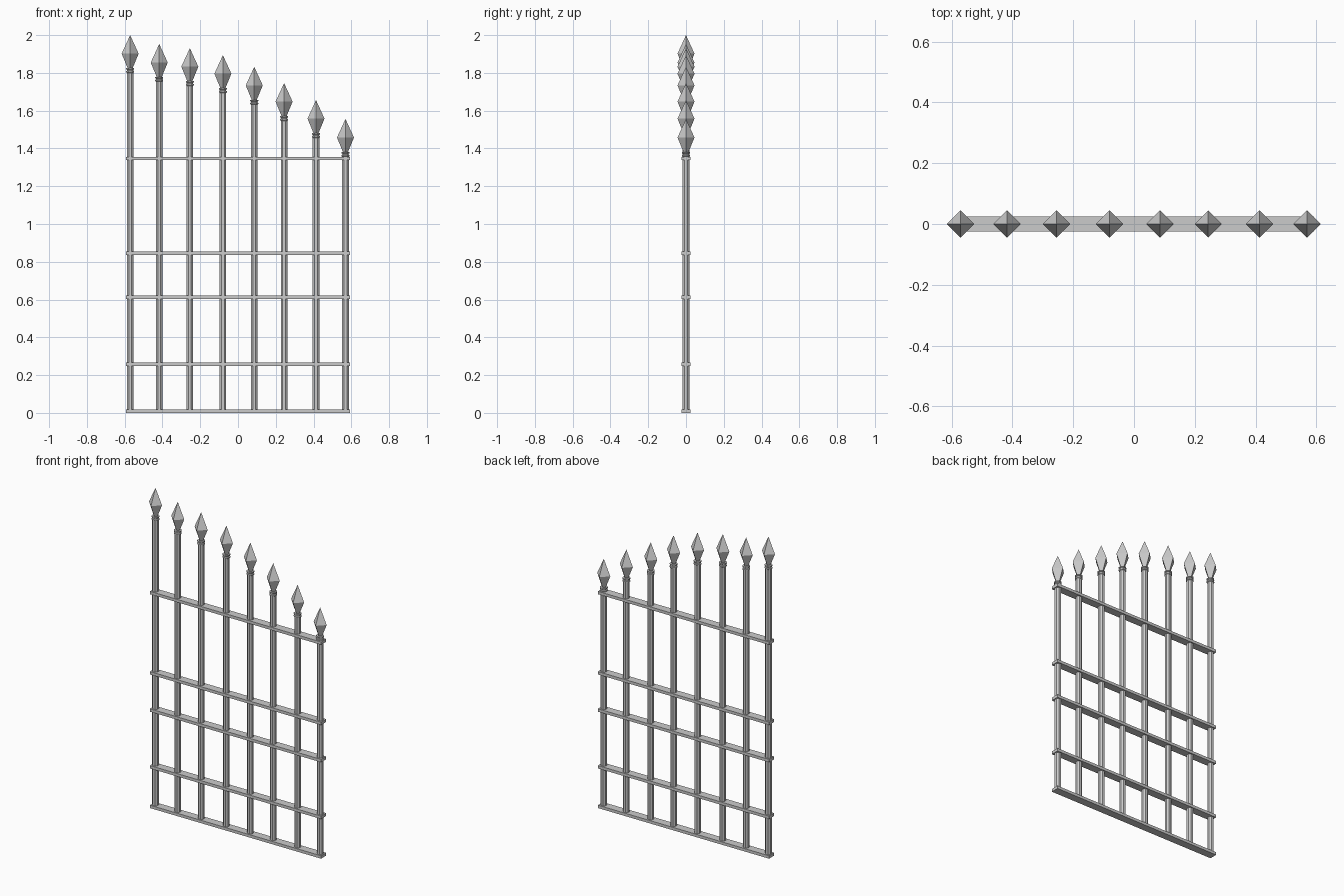
import bpy, bmesh
from math import cos, sin, tau

cube = bpy.data.objects.get("Cube")
if cube:
    bpy.data.objects.remove(cube, do_unlink=True)

iron = bpy.data.materials.new("grey iron")
iron.use_nodes = True
grey = (0.6, 0.6, 0.6, 1)
iron.diffuse_color = grey
iron.node_tree.nodes["Principled BSDF"].inputs["Base Color"].default_value = grey


def finish(name, bm, location):
    bmesh.ops.recalc_face_normals(bm, faces=bm.faces)
    mesh = bpy.data.meshes.new(name)
    bm.to_mesh(mesh)
    bm.free()
    mesh.materials.append(iron)
    obj = bpy.data.objects.new(name, mesh)
    obj.location = location
    bpy.context.collection.objects.link(obj)
    return obj


def lathe(name, profile, sides, location, turn=0.0):
    """Closed faceted solid from (radius, height) pairs; radius 0 makes a point."""
    bm = bmesh.new()
    rings = []
    for r, z in profile:
        count = sides if r else 1
        rings.append([bm.verts.new((r * cos(tau * (i + turn) / sides),
                                    r * sin(tau * (i + turn) / sides), z))
                      for i in range(count)])
    for low, high in zip(rings, rings[1:]):
        for i in range(sides):
            j = (i + 1) % sides
            if len(high) == 1:
                bm.faces.new((low[i], low[j], high[0]))
            else:
                bm.faces.new((low[i], low[j], high[j], high[i]))
    for ring in (rings[0], rings[-1]):
        if len(ring) > 1:
            bm.faces.new(ring)
    return finish(name, bm, location)


# Horizontal flat rails
def rail(name, z, length=1.185, depth=0.05, height=0.018):
    bm = bmesh.new()
    bmesh.ops.create_cube(bm, size=1)
    bmesh.ops.scale(bm, vec=(length, depth, height), verts=bm.verts)
    return finish(name, bm, (0, 0, z))


for n, z in enumerate((0.009, 0.257, 0.612, 0.845, 1.347)):
    rail(f"rail_{n + 1}", z)

# Upright bars, each with a spool collar and a four-sided spear head
bar_x = (-0.571, -0.417, -0.255, -0.08, 0.086, 0.244, 0.413, 0.569)
tip_z = (2.0, 1.953, 1.931, 1.894, 1.832, 1.746, 1.656, 1.556)
collar = [(0.018, -0.2), (0.023, -0.197), (0.023, -0.191), (0.018, -0.188),
          (0.018, -0.184), (0.023, -0.181), (0.023, -0.175)]
spear = [(0.012, -0.178), (0.045, -0.098), (0, 0)]

for n, (x, tip) in enumerate(zip(bar_x, tip_z)):
    top = (x, 0, tip)
    lathe(f"upright_bar_{n + 1}", [(0.019, 0.005), (0.019, tip - 0.19)], 8, (x, 0, 0), 0.5)
    lathe(f"collar_{n + 1}", collar, 8, top, 0.5)
    lathe(f"spear_head_{n + 1}", spear, 4, top)
